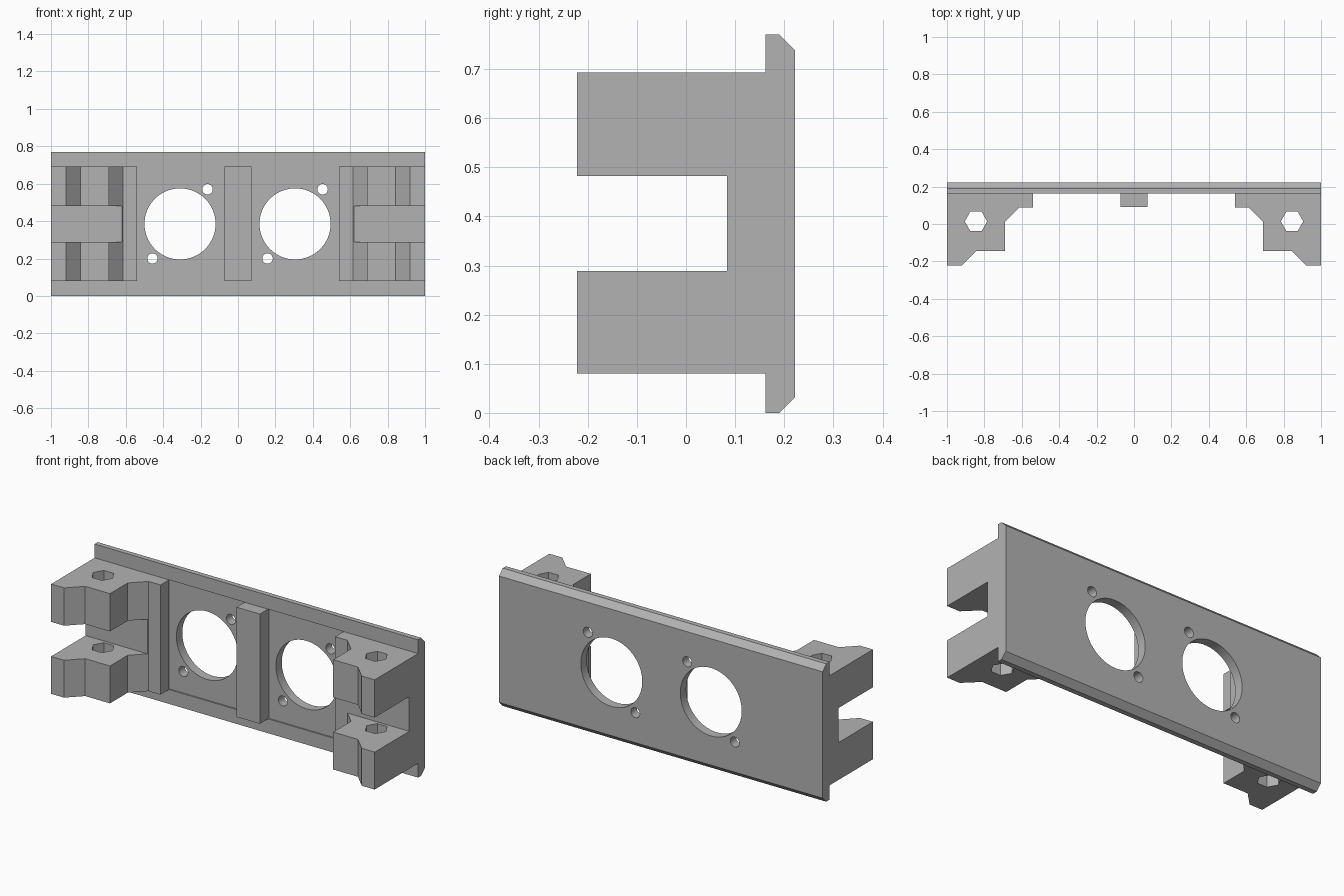
import bpy
import bmesh
import math
from mathutils import Matrix, Vector

if "Cube" in bpy.data.objects:
    bpy.data.objects.remove(bpy.data.objects["Cube"], do_unlink=True)

grey = bpy.data.materials.new("plain grey")
grey.use_nodes = True
colour = (0.45, 0.45, 0.45, 1)
grey.diffuse_color = colour
grey.node_tree.nodes["Principled BSDF"].inputs["Base Color"].default_value = colour

BOTTOM, TOP = 0.08, 0.693      # height range of the parts on the plate
PLATE_FRONT = 0.162
MIDDLE = 0.385


def finish(name, bm):
    bmesh.ops.recalc_face_normals(bm, faces=bm.faces)
    mesh = bpy.data.meshes.new(name)
    bm.to_mesh(mesh)
    bm.free()
    mesh.materials.append(grey)
    obj = bpy.data.objects.new(name, mesh)
    bpy.context.collection.objects.link(obj)
    return obj


def prism(name, points, offset):
    """Extrude a flat outline along the offset vector."""
    bm = bmesh.new()
    face = bm.faces.new([bm.verts.new(p) for p in points])
    result = bmesh.ops.extrude_face_region(bm, geom=[face])
    verts = [v for v in result["geom"] if isinstance(v, bmesh.types.BMVert)]
    bmesh.ops.translate(bm, verts=verts, vec=Vector(offset))
    return finish(name, bm)


def box(name, x0, x1, y0, y1, z0, z1):
    outline = [(x0, y0, z0), (x1, y0, z0), (x1, y1, z0), (x0, y1, z0)]
    return prism(name, outline, (0, 0, z1 - z0))


def rod(name, centre, radius, sides, depth, along_y=False):
    bm = bmesh.new()
    turn = Matrix.Rotation(math.pi / 2, 4, "X") if along_y else Matrix()
    spin = Matrix.Rotation(math.pi / 2 if sides == 6 else 0, 4, "Z")
    bmesh.ops.create_cone(bm, cap_ends=True, segments=sides, radius1=radius,
                          radius2=radius, depth=depth,
                          matrix=Matrix.Translation(centre) @ turn @ spin)
    return finish(name, bm)


def cut(target, cutter):
    """Subtract the cutter for good and throw it away."""
    cutter.hide_render = True
    mod = target.modifiers.new("cut", "BOOLEAN")
    mod.operation = "DIFFERENCE"
    mod.solver = "EXACT"
    mod.object = cutter
    bpy.context.view_layer.objects.active = target
    bpy.ops.object.modifier_apply(modifier=mod.name)
    bpy.data.objects.remove(cutter, do_unlink=True)


# Back plate with bevelled rear edges
section = [(PLATE_FRONT, 0), (0.19, 0), (0.222, 0.032),
           (0.222, 0.738), (0.19, 0.77), (PLATE_FRONT, 0.77)]
plate = prism("back_plate", [(-1, y, z) for y, z in section], (2, 0, 0))

# Shallow recesses, round openings and screw holes
for cx, x0, x1 in ((-0.31, -0.545, -0.072), (0.305, 0.072, 0.54)):
    cut(plate, box("recess_cutter", x0, x1, 0.1, PLATE_FRONT + 0.008, BOTTOM, TOP))
    cut(plate, rod("opening_cutter", (cx, 0.19, MIDDLE), 0.19, 64, 0.3, True))
    for s in (-1, 1):
        spot = (cx + s * 0.147, 0.19, MIDDLE + s * 0.185)
        cut(plate, rod("screw_cutter", spot, 0.028, 24, 0.3, True))

# Centre rib
box("centre_rib", -0.072, 0.072, 0.09, PLATE_FRONT, BOTTOM, TOP)

# Forked end brackets with hexagonal through holes
outline = [(1, -0.222), (0.92, -0.222), (0.843, -0.145), (0.69, -0.145),
           (0.69, 0.012), (0.615, 0.087), (0.54, 0.087),
           (0.54, PLATE_FRONT), (1, PLATE_FRONT)]
for side, name in ((-1, "right_bracket"), (1, "left_bracket")):
    bracket = prism(name, [(side * x, y, BOTTOM) for x, y in outline],
                    (0, 0, TOP - BOTTOM))
    inner, outer = sorted((side * 0.5, side * 1.1))
    cut(bracket, box("gap_cutter", inner, outer, -0.4, 0.083, 0.289, 0.482))
    hexagon = rod("nut_cutter", (side * 0.845, 0.014, MIDDLE), 0.06, 6, 1)
    # Keep the hexagon's corners pointing sideways
    corner = max(v.co.x for v in hexagon.data.vertices) - side * 0.845
    if corner < 0.058:
        pivot = Vector((side * 0.845, 0.014, 0))
        hexagon.data.transform(Matrix.Translation(pivot)
                               @ Matrix.Rotation(math.pi / 2, 4, "Z")
                               @ Matrix.Translation(-pivot))
    cut(bracket, hexagon)

# Smooth only the round hole walls
bpy.ops.object.select_all(action="DESELECT")
plate.select_set(True)
bpy.context.view_layer.objects.active = plate
bpy.ops.object.shade_smooth_by_angle(angle=math.radians(25))
